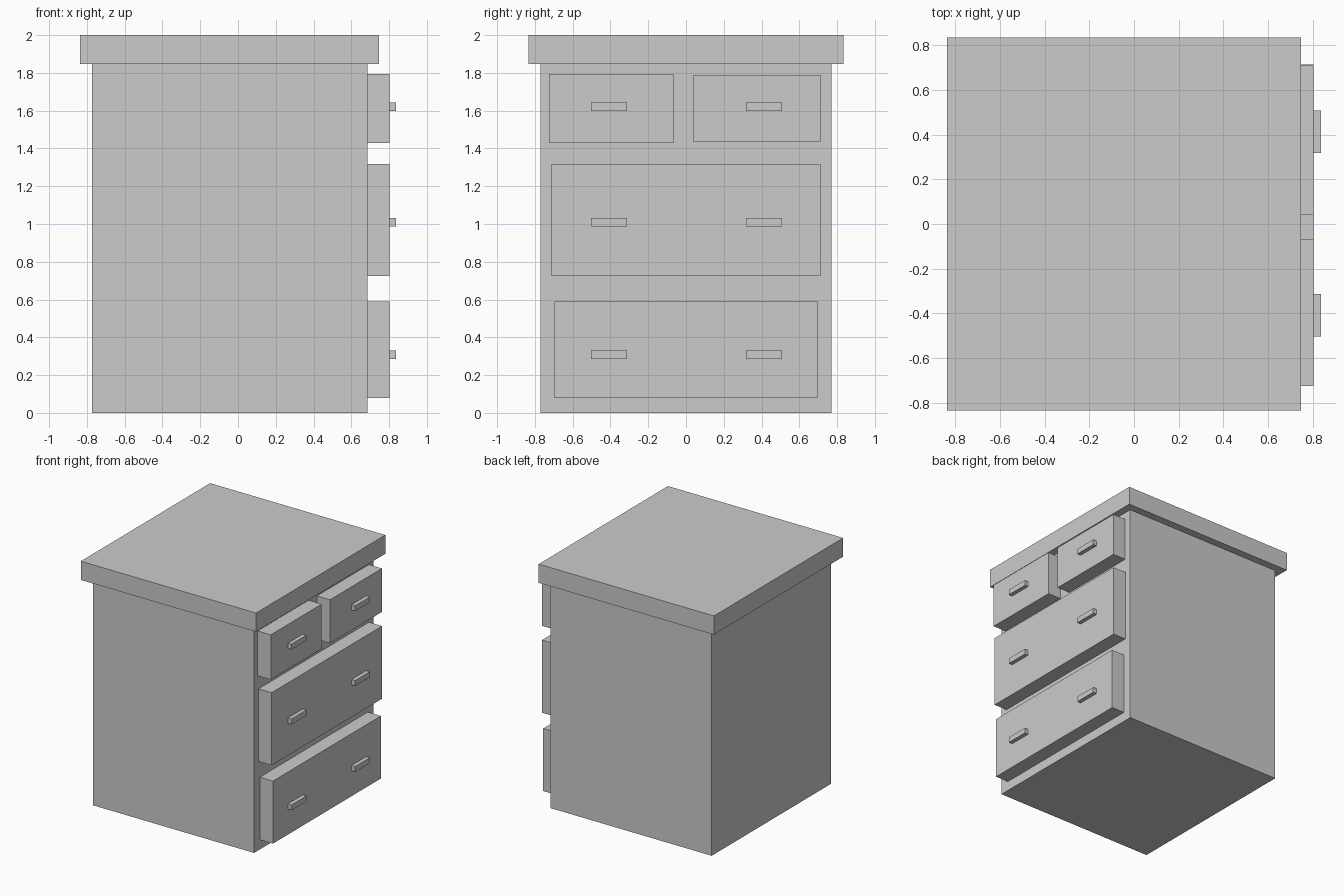
import bpy

if "Cube" in bpy.data.objects:
    bpy.data.objects.remove(bpy.data.objects["Cube"])


def box(name, x, y, z):
    """Axis-aligned box from (min, max) ranges."""
    bpy.ops.mesh.primitive_cube_add(
        size=1, location=[(a + b) / 2 for a, b in (x, y, z)])
    ob = bpy.context.object
    ob.name = name
    ob.scale = [b - a for a, b in (x, y, z)]
    bpy.ops.object.transform_apply(location=False, rotation=False, scale=True)
    return ob


FACE = 0.685     # cabinet face the drawers sit on
FRONT = 0.803    # outer face of the drawers

# Cabinet and overhanging top
box("cabinet_body", (-0.772, FACE), (-0.771, 0.771), (0, 1.847))
box("cabinet_top", (-0.836, 0.747), (-0.834, 0.834), (1.847, 2.0))

# Drawer fronts: y range, z range
drawers = {
    "top_drawer_left": ((-0.724, -0.067), (1.429, 1.795)),
    "top_drawer_right": ((0.041, 0.711), (1.434, 1.789)),
    "middle_drawer": ((-0.712, 0.712), (0.725, 1.318)),
    "bottom_drawer": ((-0.696, 0.696), (0.079, 0.59)),
}
for name, (y, z) in drawers.items():
    box(name, (FACE, FRONT), y, z)

# Two handles per row
for row, z in (("top", 1.621), ("middle", 1.01), ("bottom", 0.308)):
    for side, y in (("left", -0.407), ("right", 0.413)):
        box(f"{row}_handle_{side}", (FRONT, 0.836),
            (y - 0.095, y + 0.095), (z - 0.022, z + 0.022))
